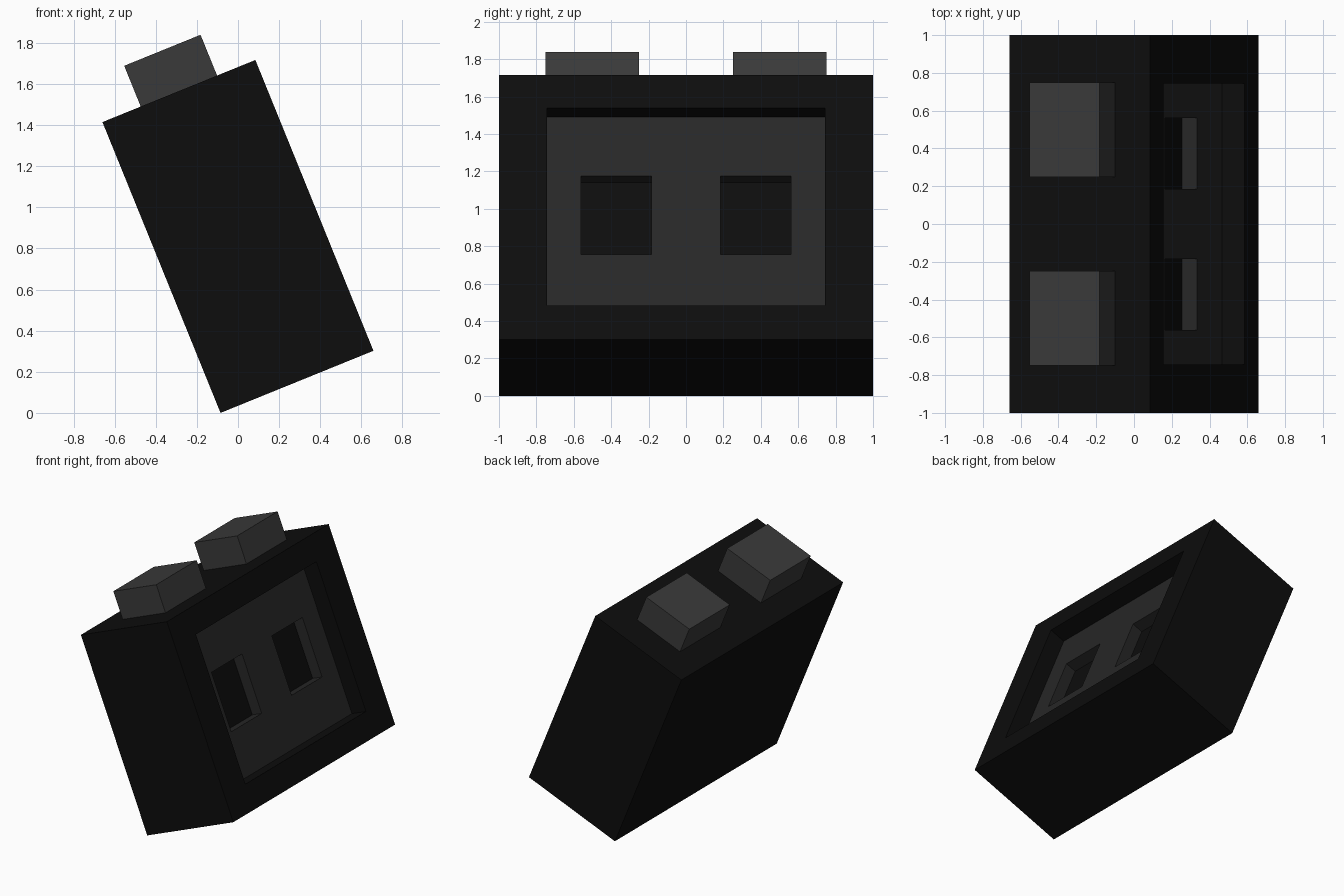
import bpy
from math import radians
from mathutils import Matrix

if "Cube" in bpy.data.objects:
    bpy.data.objects.remove(bpy.data.objects["Cube"])

W, H = 0.803, 1.527                      # case thickness and height before tilting
TILT = Matrix.Translation((-0.085, 0, 0)) @ Matrix.Rotation(radians(-22.1), 4, 'Y')


def material(name, value):
    mat = bpy.data.materials.new(name)
    mat.diffuse_color = (value, value, value, 1)
    mat.use_nodes = True
    mat.node_tree.nodes["Principled BSDF"].inputs["Base Color"].default_value = mat.diffuse_color
    return mat


def box(name, x, y, z, mat=None):
    """Box from (min, max) ranges in the case's own frame, then tilted."""
    bpy.ops.mesh.primitive_cube_add(size=1)
    ob = bpy.context.object
    ob.name = name
    size = [b - a for a, b in (x, y, z)]
    centre = [(a + b) / 2 for a, b in (x, y, z)]
    ob.data.transform(TILT @ Matrix.Translation(centre) @ Matrix.Diagonal((*size, 1)))
    if mat:
        ob.data.materials.append(mat)
    return ob


def cut(target, cutter):
    mod = target.modifiers.new("cut", 'BOOLEAN')
    mod.operation = 'DIFFERENCE'
    mod.solver = 'EXACT'
    mod.object = cutter
    cutter.hide_render = True
    cutter.hide_set(True)


black = material("black", 0.004)
dark = material("dark_grey", 0.02)
grey = material("grey", 0.042)

PANEL = W - 0.13                         # front of the recessed panel
BACK = PANEL - 0.088                     # floor of the recess behind it
OPEN_Y, OPEN_Z = (-0.744, 0.744), (0.195, 1.335)

# Case with a deep rectangular recess
case = box("case", (0, W), (-1, 1), (0, H), black)
cut(case, box("recess_cutter", (BACK, W + 0.1), OPEN_Y, OPEN_Z, black))

# Panel set into the recess, with two windows through it
panel = box("panel", (BACK, PANEL), OPEN_Y, OPEN_Z, dark)

for side, s in (("left", -1), ("right", 1)):
    hole_y = sorted((s * 0.185, s * 0.561))
    cut(panel, box(side + "_window_cutter", (BACK - 0.1, PANEL + 0.1), hole_y, (0.542, 0.995), dark))
    # Square stud on the top
    box(side + "_stud", (0.201, 0.602), sorted((s * 0.25, s * 0.75)), (H, H + 0.214), grey)
